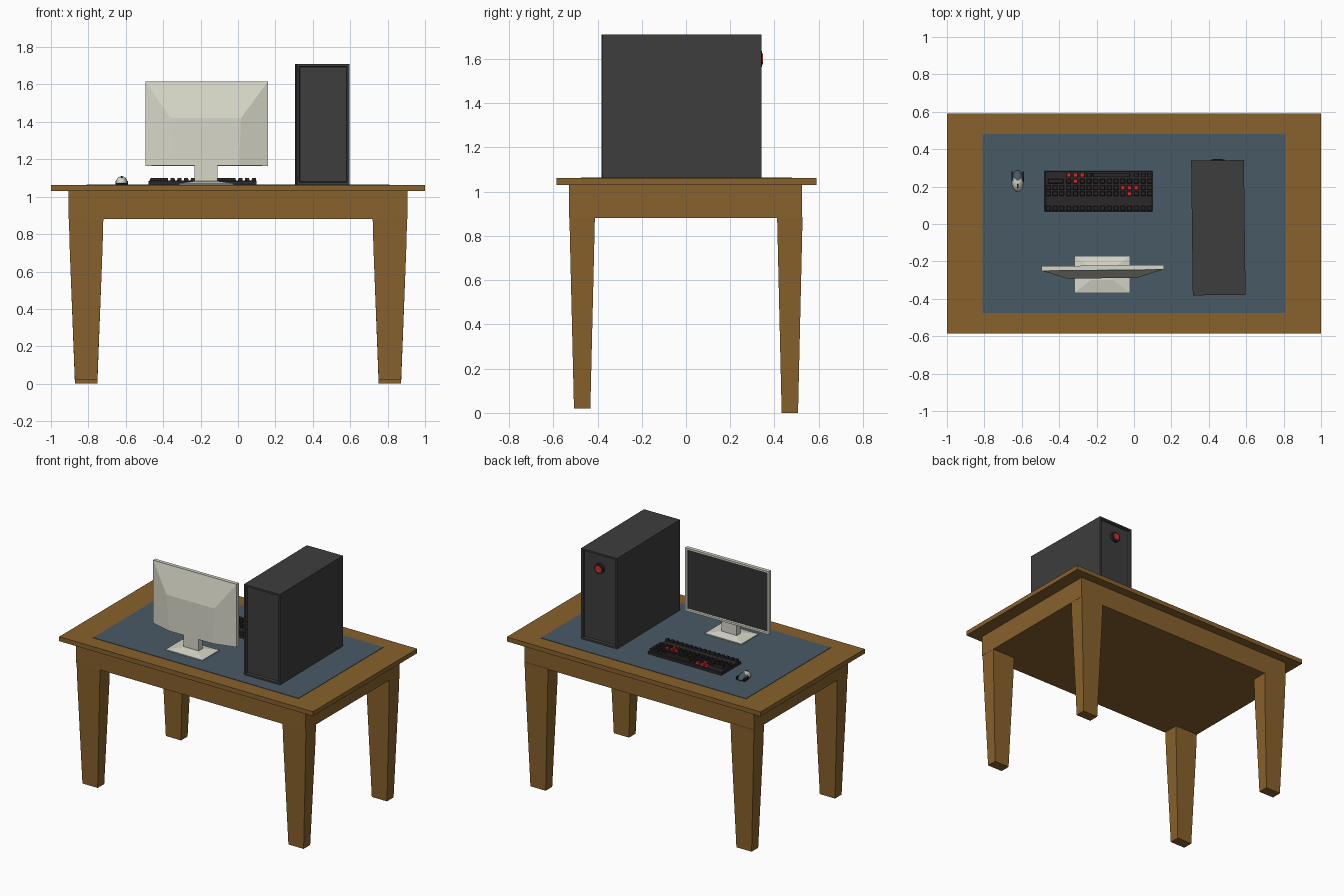
import bpy, bmesh, math
from mathutils import Matrix, Vector

if "Cube" in bpy.data.objects:
    bpy.data.objects.remove(bpy.data.objects["Cube"])


def mat(name, r, g, b):
    m = bpy.data.materials.new(name)
    lin = [((c / 255 + 0.055) / 1.055) ** 2.4 if c > 10 else c / 255 / 12.92 for c in (r, g, b)]
    m.diffuse_color = (*lin, 1)
    m.use_nodes = True
    m.node_tree.nodes["Principled BSDF"].inputs["Base Color"].default_value = m.diffuse_color
    return m


WOOD = mat("wood", 136, 97, 44)
MAT = mat("blue_mat", 73, 90, 102)
CASE = mat("case_grey", 61, 61, 61)
TRIM = mat("trim_dark", 40, 40, 42)
KEYS = mat("keyboard_black", 42, 39, 39)
SCREEN = mat("screen_grey", 52, 52, 52)
IVORY = mat("ivory", 216, 215, 201)
RED = mat("red", 205, 45, 45)


def finish(name, bm, *mats):
    bmesh.ops.recalc_face_normals(bm, faces=bm.faces)
    me = bpy.data.meshes.new(name)
    bm.to_mesh(me)
    bm.free()
    for m in mats:
        me.materials.append(m)
    ob = bpy.data.objects.new(name, me)
    bpy.context.collection.objects.link(ob)
    return ob


def add_loft(bm, rings):
    """Stack rectangles (x0, x1, y0, y1, z) into a closed solid."""
    loops = [[bm.verts.new(p) for p in ((a, c, z), (b, c, z), (b, d, z), (a, d, z))]
             for a, b, c, d, z in rings]
    for lo, hi in zip(loops, loops[1:]):
        for i in range(4):
            j = (i + 1) % 4
            bm.faces.new((lo[i], lo[j], hi[j], hi[i]))
    bm.faces.new(loops[0][::-1])
    bm.faces.new(loops[-1])


def loft(name, m, *rings):
    bm = bmesh.new()
    add_loft(bm, rings)
    return finish(name, bm, m)


def box(name, m, x0, x1, y0, y1, z0, z1):
    return loft(name, m, (x0, x1, y0, y1, z0), (x0, x1, y0, y1, z1))


def recess(ob, direction, thickness, depth, m=None):
    """Inset and push in the face that looks along direction."""
    bm = bmesh.new()
    bm.from_mesh(ob.data)
    bm.normal_update()
    f = max(bm.faces, key=lambda f: f.normal.dot(Vector(direction)))
    bmesh.ops.inset_region(bm, faces=[f], thickness=thickness, depth=0)
    bmesh.ops.inset_region(bm, faces=[f], thickness=0.006, depth=-depth)
    if m:
        ob.data.materials.append(m)
        f.material_index = len(ob.data.materials) - 1
    bm.to_mesh(ob.data)
    bm.free()


def turn(ob, deg, x, y):
    c = Matrix.Translation((x, y, 0))
    ob.data.transform(c @ Matrix.Rotation(math.radians(deg), 4, 'Z') @ c.inverted())


# table
box("table_top", WOOD, -1, 1, -0.585, 0.59, 1.03, 1.062)
box("table_apron", WOOD, -0.905, 0.905, -0.53, 0.525, 0.88, 1.03)
box("desk_mat", MAT, -0.81, 0.81, -0.475, 0.48, 1.06, 1.065)
for sx in (-1, 1):
    for sy in (-1, 1):
        cx, cy = 0.812 * sx, 0.4695 * sy
        rings = []
        for hx, hy, z in ((0.06, 0.037, 0.02 if sy < 0 else 0), (0.088, 0.054, 0.73), (0.092, 0.0575, 0.885)):
            rings.append((cx - hx, cx + hx, cy - hy, cy + hy, z))
        loft("front_leg" if sy < 0 else "back_leg", WOOD, *rings)

# computer case, recessed panel on both ends
case = box("computer_case", CASE, 0.31, 0.592, -0.38, 0.34, 1.064, 1.71)
for d in ((0, 1, 0), (0, -1, 0)):
    recess(case, d, 0.018, 0.015)
turn(case, 0.7, 0.45, -0.02)


# power button
def disc(name, m, r, x, y, z, length, axis='X', n=16):
    bm = bmesh.new()
    bmesh.ops.create_cone(bm, cap_ends=True, segments=n, radius1=r, radius2=r, depth=length,
                          matrix=Matrix.Translation((x, y, z)) @ Matrix.Rotation(math.pi / 2, 4, axis))
    return finish(name, bm, m)


disc("button_ring", TRIM, 0.036, 0.447, 0.332, 1.60, 0.024)
disc("power_button", RED, 0.024, 0.447, 0.336, 1.60, 0.024)

# monitor: frame with screen towards +y and a tapered back
frame = box("monitor_frame", IVORY, -0.495, 0.16, -0.247, -0.222, 1.165, 1.615)
recess(frame, (0, 1, 0), 0.02, 0.008, SCREEN)
bm = bmesh.new()
outer = [bm.verts.new((x, -0.246, z)) for x, z in ((-0.494, 1.166), (0.159, 1.166), (0.159, 1.614), (-0.494, 1.614))]
inner = [bm.verts.new((x, -0.29, z)) for x, z in ((-0.34, 1.167), (0.005, 1.167), (0.015, 1.42), (-0.36, 1.42))]
for i in range(4):
    j = (i + 1) % 4
    bm.faces.new((outer[i], outer[j], inner[j], inner[i]))
bm.faces.new(outer)
bm.faces.new(inner)
back = finish("monitor_back", bm, IVORY)
for ob in (frame, back):
    turn(ob, 0.6, -0.17, -0.25)
box("monitor_neck", IVORY, -0.232, -0.11, -0.285, -0.24, 1.07, 1.19)
loft("monitor_base", IVORY, (-0.315, -0.025, -0.365, -0.175, 1.064), (-0.315, -0.025, -0.365, -0.175, 1.071),
     (-0.23, -0.11, -0.30, -0.235, 1.084))

# keyboard body
kb = [loft("keyboard_body", KEYS, (-0.478, 0.10, 0.066, 0.284, 1.064), (-0.478, 0.10, 0.066, 0.284, 1.083),
           (-0.474, 0.096, 0.07, 0.28, 1.087))]
# keys in rows, red arrow cluster and red letter cluster
black, red = bmesh.new(), bmesh.new()
reds = {(3, 0), (4, 0), (5, 0), (4, 1), (11, 2), (12, 2), (13, 2), (12, 3)}
PITCH = 0.0362


def key(bm, x, y, w=0.026):
    h = w / 2
    add_loft(bm, [(x - h, x + h, y - 0.012, y + 0.012, 1.085),
                  (x - h + 0.003, x + h - 0.003, y - 0.01, y + 0.01, 1.101)])


for row, y in enumerate((0.262, 0.229, 0.194, 0.162, 0.084)):
    for col in range(16):
        if (row, col) == (0, 8):
            key(black, -0.482 + PITCH * 10, y, 0.20)      # space bar
        if row == 0 and (col < 3 or 7 < col < 13) or (row == 1 and col < 3):
            continue
        key(red if (col, row) in reds else black, -0.458 + PITCH * col, y)
key(black, -0.418, 0.229, 0.085)
kb += [finish("black_keys", black, KEYS), finish("red_keys", red, RED)]

# mouse: rounded ivory shell with dark grips and wheel
bm = bmesh.new()
bmesh.ops.create_uvsphere(bm, u_segments=16, v_segments=8, radius=1,
                          matrix=Matrix.Translation((-0.622, 0.23, 1.072)) @ Matrix.Diagonal((0.032, 0.058, 0.038, 1)))
for v in bm.verts:
    v.co.z = max(v.co.z, 1.064)
# dark lower rim and blue-grey palm section by position
for f in bm.faces:
    c = f.calc_center_median()
    if c.z < 1.076:
        f.material_index = 1
    elif c.y > 0.238:
        f.material_index = 2
mouse = finish("mouse_shell", bm, IVORY, TRIM, MAT)
mouse.select_set(True)
bpy.context.view_layer.objects.active = mouse
bpy.ops.object.shade_smooth_by_angle()
disc("mouse_wheel", TRIM, 0.012, -0.622, 0.205, 1.099, 0.007, 'Y', 12)
for s in (-1, 1):
    x = -0.622 + s * 0.029
    box("mouse_grip", TRIM, x - 0.004, x + 0.004, 0.225, 0.28, 1.064, 1.085)
